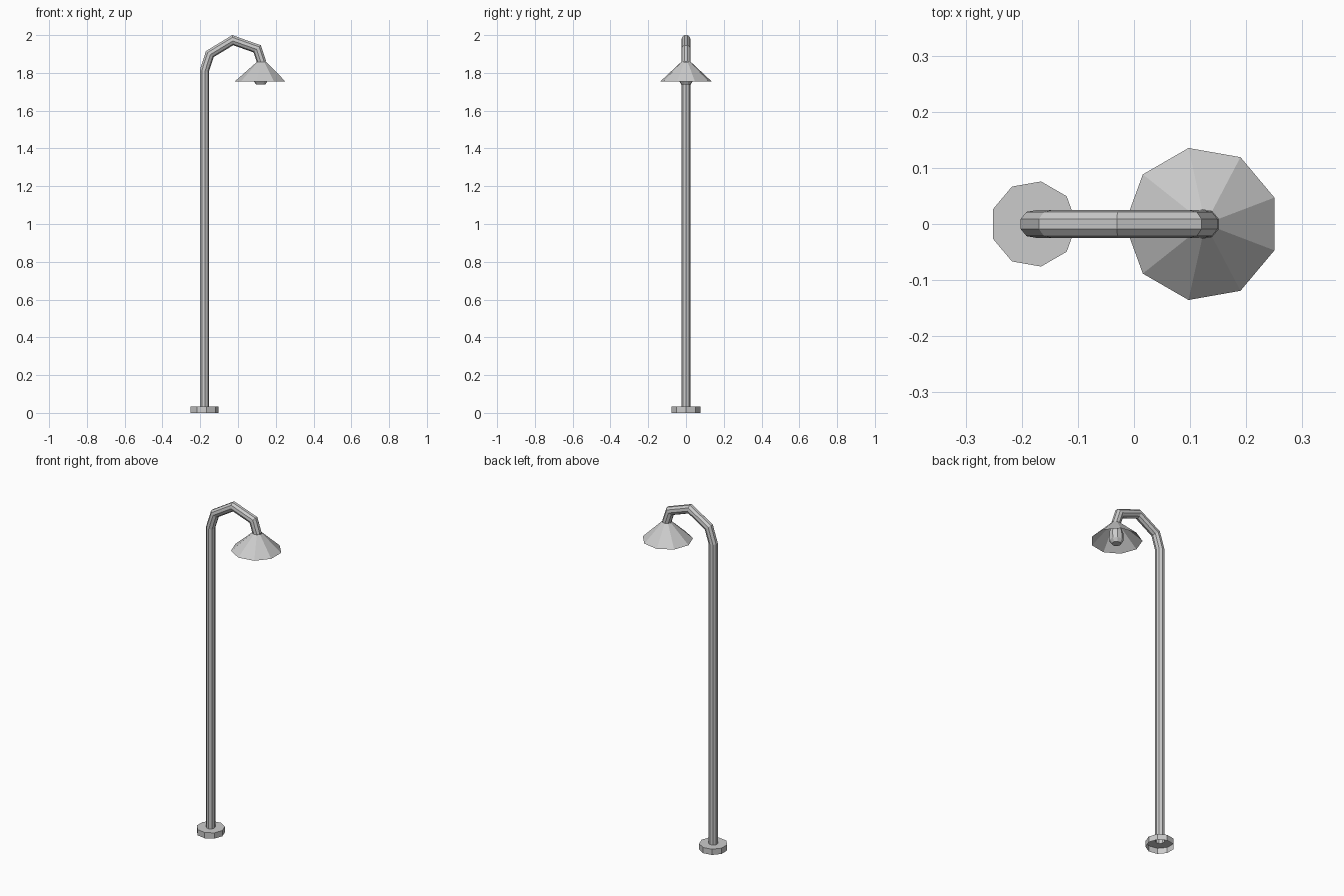
import bpy, bmesh
from math import cos, sin, tau, atan2
from mathutils import Vector

if "Cube" in bpy.data.objects:
    bpy.data.objects.remove(bpy.data.objects["Cube"])

SIDES = 9


def skin(name, rings, cap_start=False, cap_end=False):
    """Join successive nine-sided rings into one flat-shaded surface."""
    bm = bmesh.new()
    loops = [[bm.verts.new(p) for p in ring] for ring in rings]
    for a, b in zip(loops, loops[1:]):
        for i in range(SIDES):
            j = (i + 1) % SIDES
            bm.faces.new((a[i], a[j], b[j], b[i]))
    if cap_start:
        bm.faces.new(loops[0][::-1])
    if cap_end:
        bm.faces.new(loops[-1])
    mesh = bpy.data.meshes.new(name)
    bm.to_mesh(mesh)
    bm.free()
    obj = bpy.data.objects.new(name, mesh)
    bpy.context.collection.objects.link(obj)
    return obj


def flat_ring(cx, z, r, start=0.0):
    return [(cx + r * cos(start + tau * i / SIDES),
             r * sin(start + tau * i / SIDES), z) for i in range(SIDES)]


def tube(name, path, r):
    """Sweep a nonagon along a path in the xz plane with mitred joints."""
    pts = [Vector((x, 0, z)) for x, z in path]
    rings = []
    for k, p in enumerate(pts):
        d0 = (p - pts[k - 1]).normalized() if k else None
        d1 = (pts[k + 1] - p).normalized() if k + 1 < len(pts) else None
        d0, d1 = d0 or d1, d1 or d0
        t = (d0 + d1).normalized()
        side = Vector((t.z, 0, -t.x)) / t.dot(d0)
        rings.append([p + side * r * cos(tau * i / SIDES)
                      + Vector((0, r * sin(tau * i / SIDES), 0))
                      for i in range(SIDES)])
    return skin(name, rings)


# Foot plate, open underneath
skin("base", [flat_ring(-0.179, 0, 0.077), flat_ring(-0.179, 0.034, 0.077),
              flat_ring(-0.179, 0.034, 0.025)])

# Pole with bent neck
tube("pole", [(-0.179, 0.034), (-0.179, 1.81), (-0.15, 1.9), (-0.028, 1.974),
              (0.102, 1.928), (0.127, 1.853)], 0.025)

# Conical lamp shade
skin("shade", [flat_ring(0.121, 1.755, 0.1375, tau / 2),
               flat_ring(0.126, 1.858, 0.026, tau / 2)])

# Bulb poking out below the shade
skin("bulb", [flat_ring(0.121, 1.738, 0.025, tau / 2),
              flat_ring(0.121, 1.757, 0.038, tau / 2),
              flat_ring(0.123, 1.80, 0.038, tau / 2),
              flat_ring(0.125, 1.85, 0.022, tau / 2)], cap_start=True)
